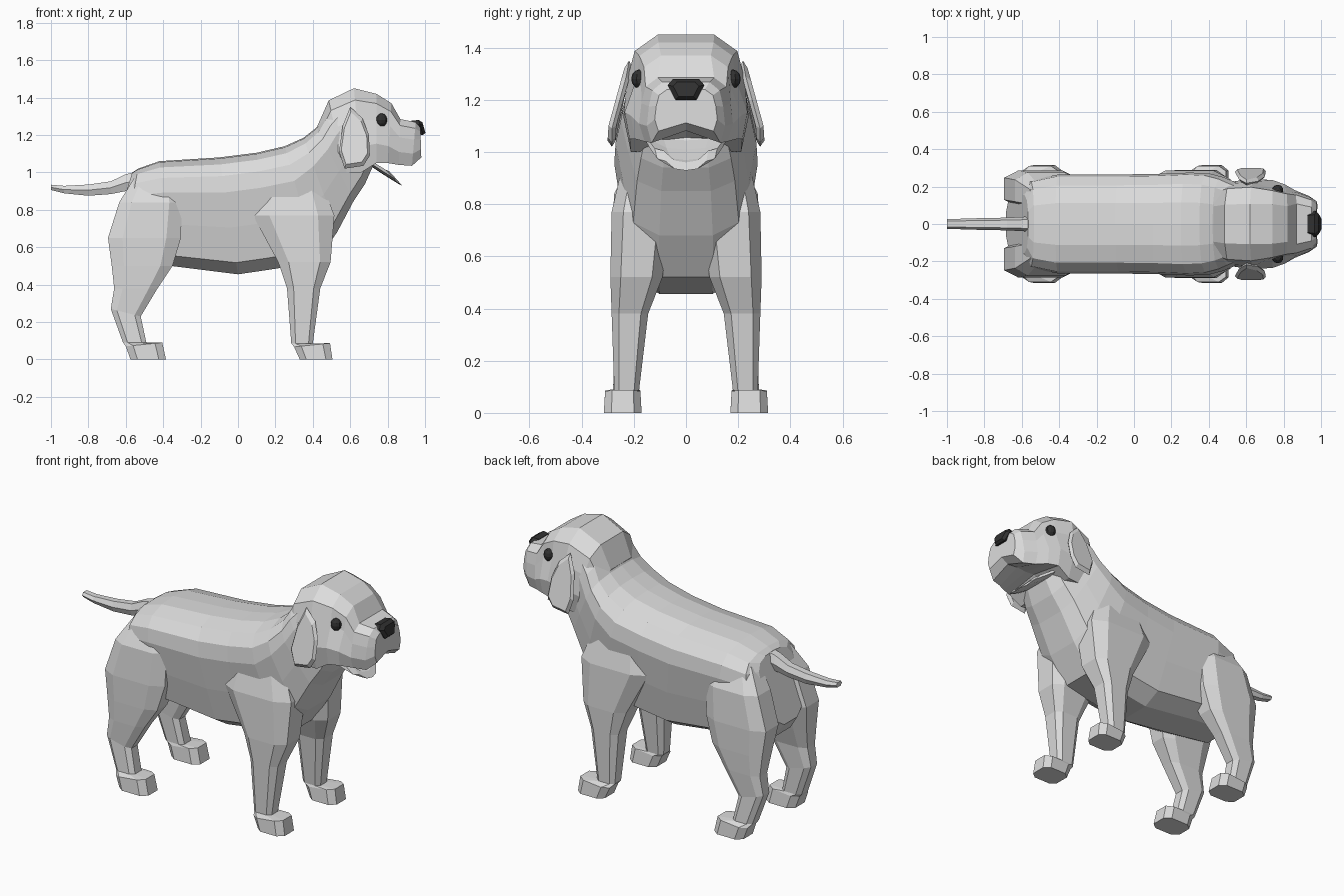
import bpy, bmesh, math
from mathutils import Vector

if "Cube" in bpy.data.objects:
    bpy.data.objects.remove(bpy.data.objects["Cube"])


def material(name, v):
    m = bpy.data.materials.new(name)
    m.diffuse_color = (v, v, v, 1)
    m.use_nodes = True
    m.node_tree.nodes["Principled BSDF"].inputs["Base Color"].default_value = m.diffuse_color
    return m


COAT = material("light grey coat", 0.72)
DARK = material("dark nose and eyes", 0.03)


def finish(name, bm, mat):
    bmesh.ops.recalc_face_normals(bm, faces=bm.faces)
    me = bpy.data.meshes.new(name)
    bm.to_mesh(me)
    bm.free()
    me.materials.append(mat)
    ob = bpy.data.objects.new(name, me)
    bpy.context.collection.objects.link(ob)
    return ob


def loft(name, rings, mat=COAT):
    """Skin a list of equal-length closed rings and cap both ends."""
    bm = bmesh.new()
    vs = [[bm.verts.new(p) for p in r] for r in rings]
    n = len(vs[0])
    for a, b in zip(vs, vs[1:]):
        for i in range(n):
            j = (i + 1) % n
            bm.faces.new((a[i], a[j], b[j], b[i]))
    bm.faces.new(vs[0])
    bm.faces.new(vs[-1])
    return finish(name, bm, mat)


def section(st, half):
    """Tilted symmetric ring from a half template of (width, height) factors."""
    xt, zt, xb, zb, w = st
    pts = [(xb + (xt - xb) * t, f * w, zb + (zt - zb) * t) for f, t in half]
    return pts + [(x, -y, z) for x, y, z in reversed(pts) if y > 1e-6]


# Torso and neck: stations are top x, top z, bottom x, bottom z, half width
TORSO = [(0, 1), (.42, .99), (.78, .94), (.96, .84), (1, .70), (.89, .4),
         (.75, .1), (.38, 0), (0, 0)]
body = loft("body", [section(s, TORSO) for s in [
    (-.565, 1.00, -.685, .62, .16),
    (-.535, 1.02, -.62, .53, .235),
    (-.42, 1.06, -.36, .50, .265),
    (-.10, 1.08, 0, .455, .265),
    (.10, 1.105, .17, .48, .268),
    (.25, 1.14, .42, .52, .275),
    (.35, 1.185, .53, .68, .27),
    (.42, 1.24, .62, .85, .25),
    (.46, 1.31, .68, .94, .23),
    (.52, 1.37, .72, 1.03, .205)]])

# Head and muzzle: the cross-section changes from skull to face to muzzle
SKULL = [(0, 1), (.45, 1), (.82, .86), (.94, .62), (1, .3), (.88, 0), (0, .03)]
FACE = [(0, 1), (.45, 1), (.76, .86), (.81, .62), (1, .28), (.92, 0), (0, .1)]
MUZZLE = [(0, 1), (.6, 1), (.86, .86), (.95, .6), (1, .28), (.88, 0), (0, .2)]
head = loft("head", [section(s, t) for t, s in [
    (SKULL, (.425, 1.25, .53, 1.0, .21)),
    (SKULL, (.485, 1.385, .57, 1.0, .23)),
    (SKULL, (.62, 1.45, .66, 1.0, .24)),
    (FACE, (.74, 1.42, .74, 1.05, .235)),
    (FACE, (.82, 1.37, .80, 1.05, .212)),
    (MUZZLE, (.868, 1.285, .86, 1.04, .18)),
    (MUZZLE, (.95, 1.268, .93, 1.035, .15)),
    (MUZZLE, (.975, 1.24, .98, 1.08, .12))]])

# Open lower jaw: a horseshoe trough swept back along its rim
JAW = [(1, .05), (.5, .012), (0, .005), (-.5, .012), (-1, .05),
       (-.92, .01), (-.5, -.02), (0, -.026), (.5, -.02), (.92, .01)]
loft("lower_jaw", [[(x - h * .9, f * w, z + h) for f, h in JAW] for x, z, w in [
    (.70, 1.05, .18), (.77, 1.004, .15), (.835, .964, .12), (.855, .955, .085)]])

# Nose
NOSE = [(.05, 1.28), (.07, 1.257), (.04, 1.2), (-.04, 1.2), (-.07, 1.257), (-.05, 1.28)]
loft("nose", [[(x - (z - 1.24) * s, y * k, 1.24 + (z - 1.24) * k) for y, z in NOSE]
              for x, k, s in [(.94, .9, .3), (.977, 1, .3), (.994, .7, .2)]], DARK)

# Tail
tail = loft("tail", [[(x, y * w, z + k * h) for y, k in
                      [(.6, 1), (1, 0), (.6, -1), (-.6, -1), (-1, 0), (-.6, 1)]]
                     for x, z, w, h in [
    (-.50, .96, .045, .055), (-.60, .945, .038, .045), (-.68, .918, .034, .034),
    (-.80, .905, .032, .03), (-.93, .908, .028, .02), (-1.0, .92, .026, .014)]])


def leg(name, side, rows):
    """Chamfered eight-sided column; rows are z, back x, front x, inner y, outer y, slope."""
    rings = []
    for z, x0, x1, y0, y1, slope in rows:
        cx, cy, hx, hy = (x0 + x1) / 2, (y0 + y1) / 2, (x1 - x0) / 2, (y1 - y0) / 2
        rings.append([(cx + a * hx, side * (cy + b * hy), z + a * slope) for a, b in
                      [(1, .6), (.6, 1), (-.6, 1), (-1, .6),
                       (-1, -.6), (-.6, -1), (.6, -1), (1, -.6)]])
    return loft(name, rings)


FRONT_LEG = [(0, .33, .505, .17, .315, 0), (.077, .30, .492, .175, .31, .01),
             (.085, .285, .40, .18, .275, 0), (.38, .262, .44, .145, .285, 0),
             (.52, .215, .495, .09, .29, 0), (.77, .08, .515, .06, .285, 0),
             (.96, .13, .44, .06, .24, .01)]
HIND_LEG = [(0, -.575, -.385, .17, .315, 0), (.08, -.60, -.405, .175, .31, .01),
            (.09, -.615, -.49, .18, .28, 0), (.25, -.68, -.52, .175, .27, -.02),
            (.38, -.662, -.43, .165, .28, 0), (.50, -.675, -.35, .13, .285, 0),
            (.65, -.695, -.305, .09, .287, 0), (.84, -.635, -.30, .08, .275, 0),
            (.97, -.555, -.34, .08, .21, 0)]

# Hanging ear outline in x, z
EAR = [(.60, 1.35), (.665, 1.29), (.70, 1.20), (.705, 1.09), (.67, 1.035),
       (.57, 1.02), (.54, 1.11), (.56, 1.25)]


def ear_ring(side, k, off):
    pts = []
    for x, z in EAR:
        x, z = .62 + (x - .62) * k, 1.17 + (z - 1.17) * k
        out = .222 + .066 * min(1, max(0, (1.33 - z) / .24))
        pts.append((x, side * (out + off), z))
    return pts


merge = [head, tail]
for side, label in ((1, "left"), (-1, "right")):
    merge.append(leg("front_leg_" + label, side, FRONT_LEG))
    merge.append(leg("hind_leg_" + label, side, HIND_LEG))
    loft("ear_" + label, [ear_ring(side, .85, -.018), ear_ring(side, 1, -.004),
                          ear_ring(side, .85, .012)])
    # Eye
    bm = bmesh.new()
    bmesh.ops.create_uvsphere(bm, u_segments=10, v_segments=6, radius=1)
    for v in bm.verts:
        v.co = Vector((.768 + v.co.x * .031, side * (.18 + v.co.y * .03),
                       1.28 + v.co.z * .036))
    finish("eye_" + label, bm, DARK)

# Fuse head, tail and legs with the torso into one skin
bpy.context.view_layer.objects.active = body
for part in merge:
    mod = body.modifiers.new("fuse", 'BOOLEAN')
    mod.operation, mod.solver, mod.object = 'UNION', 'EXACT', part
    bpy.ops.object.modifier_apply(modifier=mod.name)
    bpy.data.objects.remove(part)
